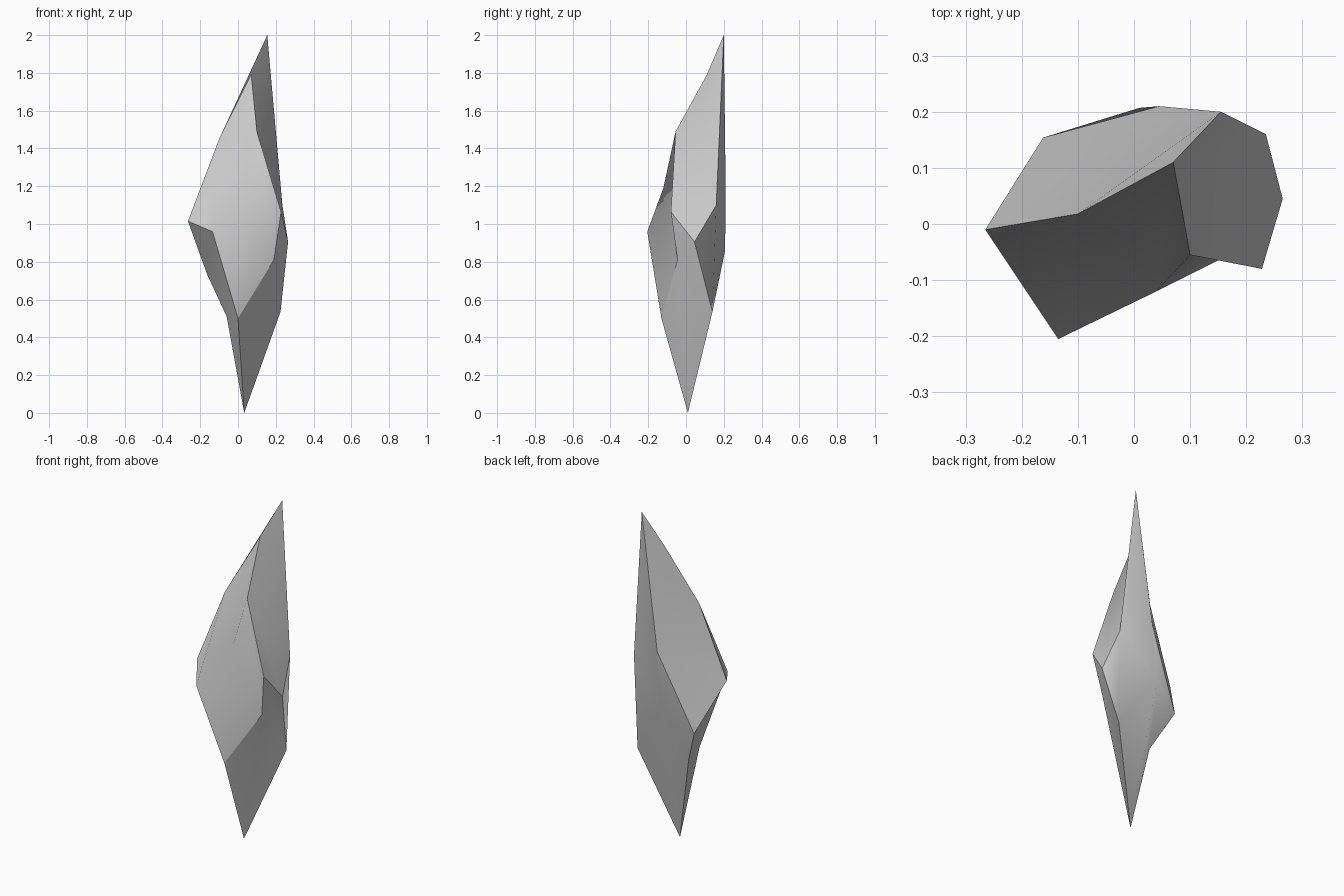
import bpy, bmesh

if "Cube" in bpy.data.objects:
    bpy.data.objects.remove(bpy.data.objects["Cube"])

# Two distorted 3x3 grids (front and back sheet of the shard), row by row
front = [(0.07, 0.11, 1.79), (0.10, -0.055, 1.49), (0.228, -0.08, 1.065),
         (-0.10, 0.018, 1.45), (0.04, -0.12, 1.19), (0.19, -0.045, 0.81),
         (-0.265, -0.01, 1.015), (-0.135, -0.205, 0.96), (0.0, -0.13, 0.50)]
back = [(0.155, 0.20, 2.0), (0.235, 0.16, 1.10), (0.265, 0.045, 0.905),
        (0.045, 0.21, 1.19), (0.01, 0.207, 0.86), (0.225, 0.14, 0.535),
        (-0.162, 0.154, 0.73), (-0.06, 0.06, 0.51), (0.033, 0.01, 0.0)]

bm = bmesh.new()
f = [bm.verts.new(p) for p in front]
b = [bm.verts.new(p) for p in back]

# Front and back sheets
for sheet in (f, b):
    for r in (0, 3):
        for c in (0, 1):
            i = r + c
            bm.faces.new((sheet[i], sheet[i + 1], sheet[i + 4], sheet[i + 3]))

# Rim joining the sheets
rim = [0, 1, 2, 5, 8, 7, 6, 3]
for i, j in zip(rim, rim[1:] + rim[:1]):
    bm.faces.new((f[i], f[j], b[j], b[i]))
bmesh.ops.recalc_face_normals(bm, faces=bm.faces)

# Smooth across each sheet and side, sharp along the borders of the sheets and corners
for face in bm.faces:
    face.smooth = True
for sheet in (f, b):
    for i, j in zip(rim, rim[1:] + rim[:1]):
        bm.edges.get((sheet[i], sheet[j])).smooth = False
for i in (0, 2, 6, 8):
    bm.edges.get((f[i], b[i])).smooth = False

mesh = bpy.data.meshes.new("crystal_shard")
bm.to_mesh(mesh)
bm.free()
shard = bpy.data.objects.new("crystal_shard", mesh)
bpy.context.collection.objects.link(shard)
